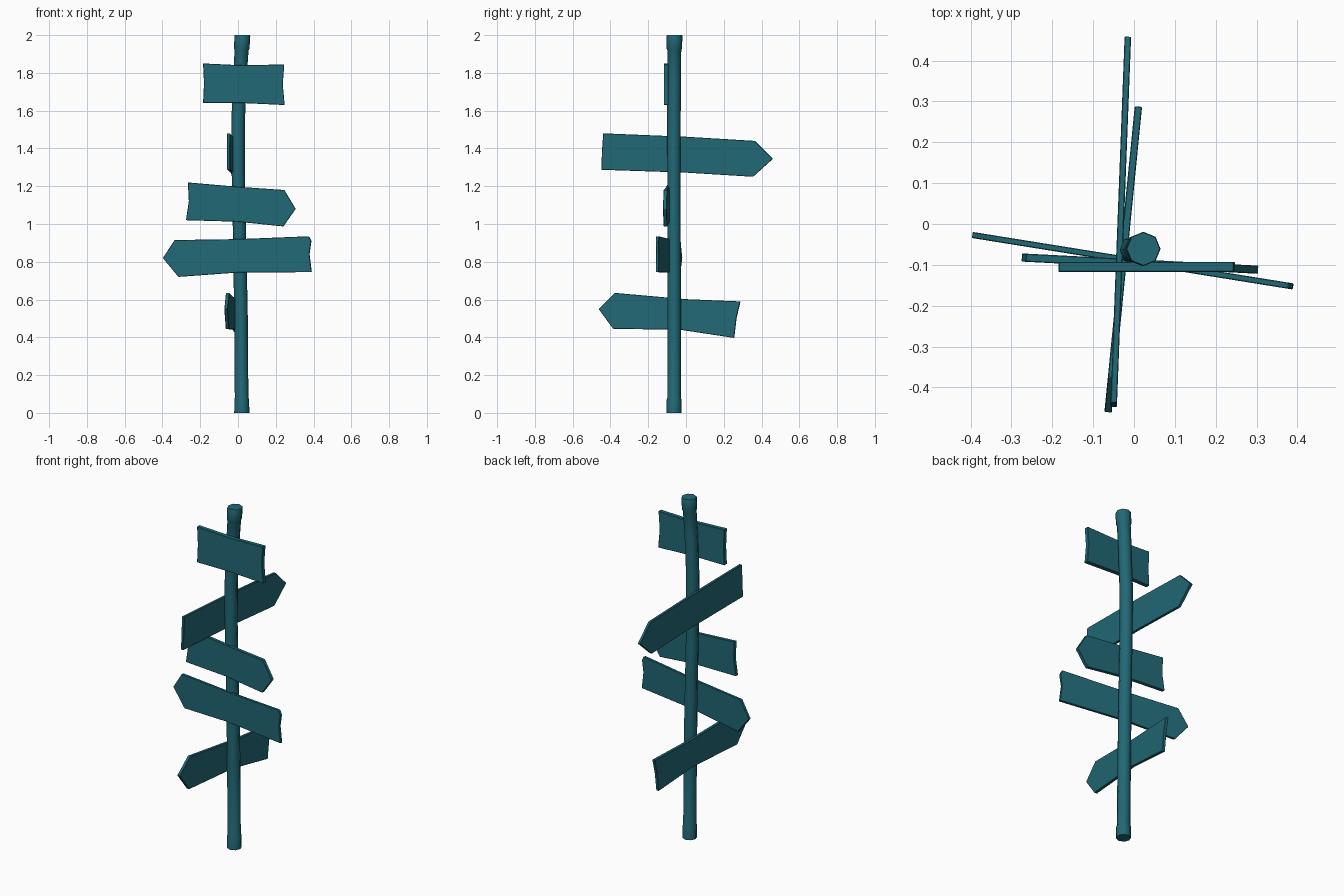
import bpy, bmesh, math
from mathutils import Vector

if "Cube" in bpy.data.objects:
    bpy.data.objects.remove(bpy.data.objects["Cube"])

teal = bpy.data.materials.new("teal_paint")
teal.diffuse_color = (0.015, 0.14, 0.18, 1)
teal.use_nodes = True
teal.node_tree.nodes["Principled BSDF"].inputs["Base Color"].default_value = teal.diffuse_color


def finish(name, bm):
    bmesh.ops.recalc_face_normals(bm, faces=bm.faces)
    mesh = bpy.data.meshes.new(name)
    bm.to_mesh(mesh)
    bm.free()
    obj = bpy.data.objects.new(name, mesh)
    bpy.context.collection.objects.link(obj)
    mesh.materials.append(teal)
    return obj


def tube(name, rings, sides=8):
    """Loft rings of (x, y, z, radius) into a capped tube."""
    bm = bmesh.new()
    loops = []
    for x, y, z, r in rings:
        loops.append([bm.verts.new((x + r * math.cos(math.tau * i / sides),
                                    y + r * math.sin(math.tau * i / sides), z))
                      for i in range(sides)])
    for a, b in zip(loops, loops[1:]):
        for i in range(sides):
            j = (i + 1) % sides
            bm.faces.new((a[i], a[j], b[j], b[i]))
    bm.faces.new(loops[0])
    bm.faces.new(loops[-1])
    obj = finish(name, bm)
    bpy.context.view_layer.objects.active = obj
    obj.select_set(True)
    bpy.ops.object.shade_smooth_by_angle(angle=math.radians(50))
    obj.select_set(False)


def board(name, start, end, along, outline, thick):
    """Plank standing on the plan line start-end; outline is (axis coordinate, z)."""
    a, b = Vector(start), Vector(end)
    d = (b - a).normalized()
    n = Vector((-d.y, d.x, 0)) * thick
    bm = bmesh.new()
    verts = []
    for u, z in outline:
        p = a.lerp(b, (u - a[along]) / (b[along] - a[along]))
        verts.append(bm.verts.new(Vector((p.x, p.y, z)) - n / 2))
    face = bm.faces.new(verts)
    out = bmesh.ops.extrude_face_region(bm, geom=[face])
    bmesh.ops.translate(bm, vec=n, verts=[v for v in out["geom"]
                                          if isinstance(v, bmesh.types.BMVert)])
    obj = finish(name, bm)
    bev = obj.modifiers.new("worn_edges", 'BEVEL')
    bev.width = 0.002
    bev.segments = 1


# Slightly crooked post with wider ends
tube("post", [
    (0.020, -0.063, 0.00, 0.040), (0.020, -0.063, 0.07, 0.039),
    (0.019, -0.063, 0.08, 0.036), (0.016, -0.062, 0.50, 0.036),
    (0.008, -0.063, 0.95, 0.035), (0.001, -0.064, 1.30, 0.035),
    (0.001, -0.064, 1.55, 0.036), (0.010, -0.063, 1.78, 0.036),
    (0.019, -0.062, 1.92, 0.037), (0.020, -0.062, 1.93, 0.041),
    (0.023, -0.061, 1.995, 0.042), (0.023, -0.061, 2.0, 0.040)])

# Boards facing front
board("top_board", (-0.185, -0.105, 0), (0.245, -0.105, 0), 0, [
    (-0.185, 1.85), (-0.18, 1.745), (-0.185, 1.64), (0.03, 1.64), (0.247, 1.63),
    (0.237, 1.74), (0.245, 1.845), (0.03, 1.84)], 0.025)
board("right_arrow_board", (-0.275, -0.082, 0), (0.305, -0.112, 0), 0, [
    (-0.265, 1.22), (-0.26, 1.12), (-0.275, 1.02), (0.0, 1.012), (0.24, 0.987),
    (0.305, 1.08), (0.245, 1.18), (0.0, 1.197)], 0.02)
board("left_arrow_board", (-0.395, -0.027, 0), (0.39, -0.153, 0), 0, [
    (-0.397, 0.82), (-0.315, 0.72), (0.0, 0.743), (0.39, 0.745), (0.378, 0.84),
    (0.388, 0.91), (0.375, 0.935), (0.0, 0.92), (-0.335, 0.915)], 0.015)

# Boards facing the side
board("back_arrow_board", (-0.05, -0.45, 0), (-0.015, 0.46, 0), 1, [
    (-0.438, 1.48), (-0.445, 1.38), (-0.448, 1.287), (0.0, 1.272), (0.355, 1.25),
    (0.46, 1.345), (0.365, 1.44), (0.0, 1.462)], 0.016)
board("front_arrow_board", (-0.063, -0.455, 0), (0.011, 0.29, 0), 1, [
    (-0.462, 0.55), (-0.385, 0.445), (-0.03, 0.44), (0.255, 0.397), (0.267, 0.50),
    (0.288, 0.59), (0.0, 0.602), (-0.375, 0.635)], 0.018)
